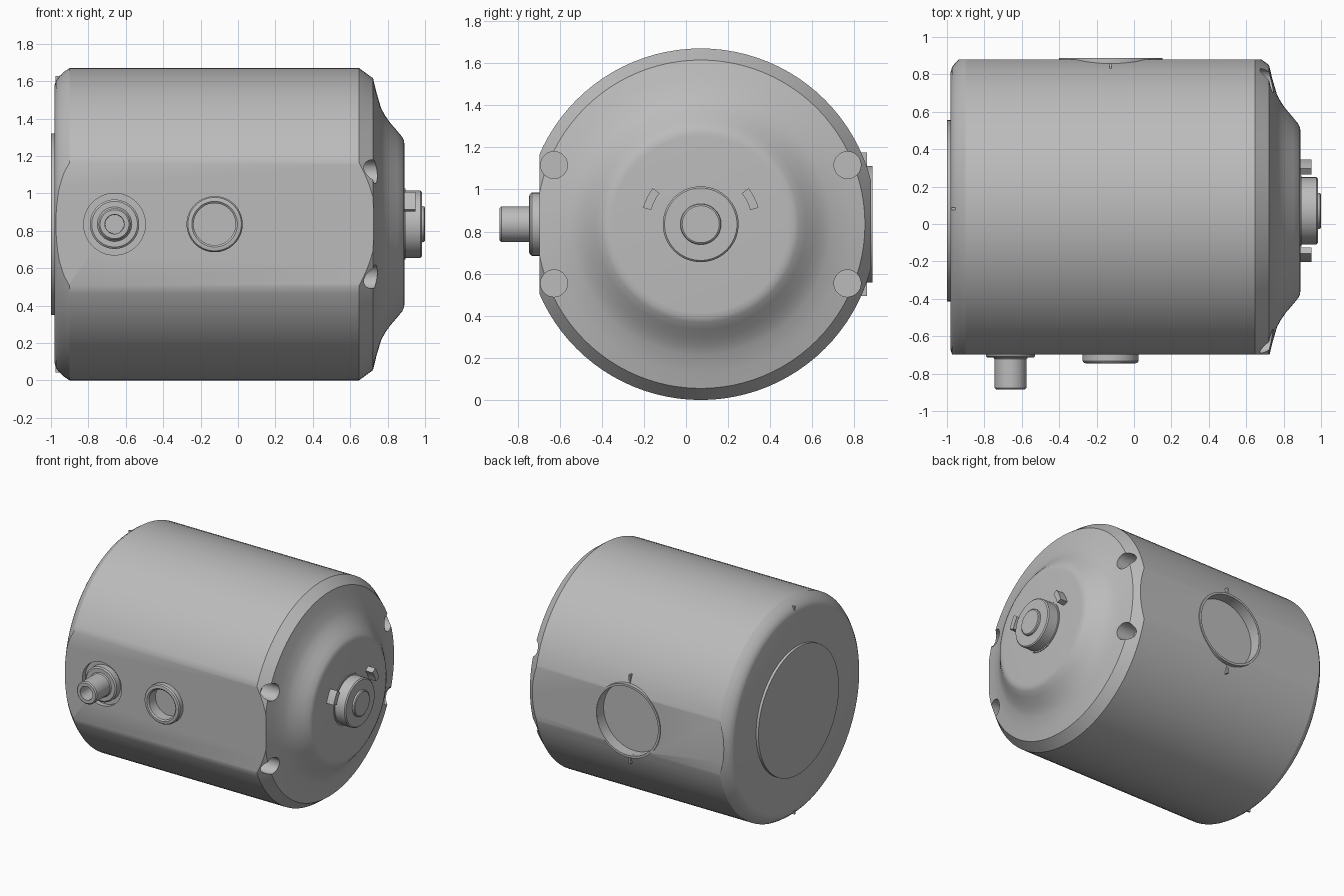
import bpy, bmesh, math
from mathutils import Matrix, Vector

if "Cube" in bpy.data.objects:
    bpy.data.objects.remove(bpy.data.objects["Cube"])

CY, CZ = 0.07, 0.835          # main axis, running along x
GREY = bpy.data.materials.new("casing_grey")
GREY.use_nodes = True
GREY.diffuse_color = (0.5, 0.5, 0.5, 1)
GREY.node_tree.nodes["Principled BSDF"].inputs["Base Color"].default_value = (0.5, 0.5, 0.5, 1)

# Local lathe axis z is turned onto the wanted direction
AXES = {"x": Matrix.Rotation(math.pi / 2, 4, "Y"),
        "front": Matrix.Rotation(math.pi / 2, 4, "X"),
        "back": Matrix.Rotation(-math.pi / 2, 4, "X")}


def finish(name, bm):
    bmesh.ops.remove_doubles(bm, verts=bm.verts, dist=1e-5)
    bmesh.ops.recalc_face_normals(bm, faces=bm.faces)
    mesh = bpy.data.meshes.new(name)
    bm.to_mesh(mesh)
    bm.free()
    mesh.materials.append(GREY)
    obj = bpy.data.objects.new(name, mesh)
    bpy.context.collection.objects.link(obj)
    return obj


def lathe(name, profile, axis, origin, sides=64):
    """Spin (height, radius) points about an axis starting at origin."""
    bm = bmesh.new()
    place = Matrix.Translation(origin) @ AXES[axis]
    rings = []
    for h, r in profile:
        if r == 0:
            rings.append([bm.verts.new(place @ Vector((0, 0, h)))] * sides)
        else:
            rings.append([bm.verts.new(place @ Vector((r * math.cos(a), r * math.sin(a), h)))
                          for a in (math.tau * i / sides for i in range(sides))])
    for a, b in zip(rings, rings[1:]):
        for i in range(sides):
            j = (i + 1) % sides
            bm.faces.new(list(dict.fromkeys((a[i], a[j], b[j], b[i]))))
    return finish(name, bm)


def drum(name, r, low, high, axis, origin, sides=64):
    return lathe(name, [(low, 0), (low, r), (high, r), (high, 0)], axis, origin, sides)


def box(name, low, high):
    bm = bmesh.new()
    low, high = Vector(low), Vector(high)
    bmesh.ops.create_cube(bm, size=1, matrix=Matrix.Translation((low + high) / 2)
                          @ Matrix.Diagonal((high - low).to_4d()))
    return finish(name, bm)


def cut(target, cutter):
    mod = target.modifiers.new("cut", "BOOLEAN")
    mod.operation, mod.solver, mod.object = "DIFFERENCE", "EXACT", cutter
    bpy.context.view_layer.objects.active = target
    bpy.ops.object.modifier_apply(modifier=mod.name)
    bpy.data.objects.remove(cutter)


# Main casing with a rounded rear rim and a flared front dome
casing = lathe("casing", [
    (-0.98, 0), (-0.98, 0.745), (-0.973, 0.768), (-0.957, 0.79), (-0.93, 0.815), (-0.9, 0.835),
    (0.647, 0.835), (0.722, 0.78), (0.74, 0.705), (0.765, 0.62), (0.787, 0.58),
    (0.813, 0.543), (0.85, 0.5), (0.878, 0.466), (0.888, 0.445), (0.89, 0.42), (0.89, 0)],
    "x", (0, CY, CZ), 96)

# Flats on the front and back
cut(casing, box("front_flat_cutter", (-2, -2, -1), (2, -0.697, 3)))
cut(casing, box("back_flat_cutter", (-2, 0.88, -1), (2, 2, 3)))

# Four screw pockets round the dome
for sy in (-1, 1):
    for sz in (-1, 1):
        cut(casing, drum("pocket_cutter", 0.064, 0.6, 1.2, "x",
                         (0, CY + sy * 0.697, CZ + sz * 0.281), 32))

# Recesses for the spout, port and rear window
SPOUT, PORT, WINDOW = (-0.66, -0.697, CZ), (-0.125, -0.697, CZ), (-0.125, 0.88, CZ)
cut(casing, drum("spout_cutter", 0.165, -0.035, 0.1, "front", SPOUT))
cut(casing, drum("port_cutter", 0.112, -0.04, 0.1, "front", PORT))
cut(casing, drum("window_cutter", 0.26, -0.08, 0.1, "back", WINDOW))

# Rear cover disc
drum("rear_cover", 0.485, -1.0, -0.97, "x", (0, CY, CZ), 96)

# Hub with stepped centre
lathe("hub", [(0.88, 0), (0.88, 0.19), (0.895, 0.19), (0.895, 0.18), (0.975, 0.18), (0.983, 0.172),
              (0.983, 0.097), (0.995, 0.095), (1.0, 0.088), (1.0, 0)], "x", (0, CY, CZ))

# Curved lugs either side of the hub
for side, label in ((-1, "front"), (1, "back")):
    bm = bmesh.new()
    steps = [math.radians(16 + 21 * i / 4) for i in range(5)]
    outline = [(r, a) for r, arc in ((0.245, steps), (0.285, steps[::-1])) for a in arc]
    face = bm.faces.new([bm.verts.new((0.88, CY + side * r * math.cos(a), CZ + r * math.sin(a)))
                         for r, a in outline])
    grown = bmesh.ops.extrude_face_region(bm, geom=[face], use_keep_orig=True)
    bmesh.ops.translate(bm, vec=(0.07, 0, 0),
                        verts=[v for v in grown["geom"] if isinstance(v, bmesh.types.BMVert)])
    finish(label + "_hub_lug", bm)

# Hollow spout on its collar
lathe("spout", [(-0.05, 0), (-0.05, 0.132), (0.01, 0.132), (0.018, 0.122), (0.018, 0.092),
                (0.026, 0.085), (0.18, 0.085), (0.188, 0.077), (0.188, 0.052), (0.07, 0.05),
                (0.07, 0)], "front", SPOUT)

# Raised port rim
lathe("port_rim", [(-0.05, 0.112), (-0.05, 0.15), (0.035, 0.15), (0.045, 0.143), (0.048, 0.132),
                   (0.048, 0.122), (0.04, 0.112), (-0.05, 0.112)], "front", PORT)

# Thin rim round the rear window, with a pointer above and below
lathe("window_rim", [(-0.09, 0.26), (-0.09, 0.277), (0.007, 0.277), (0.007, 0.26), (-0.09, 0.26)],
      "back", WINDOW, 96)
for sz, label in ((-1, "lower"), (1, "upper")):
    z0, z1 = sorted((CZ + sz * 0.272, CZ + sz * 0.34))
    box(label + "_pointer", (-0.131, 0.78, z0), (-0.119, 0.86, z1))
    # Matching tick on the rear rim
    z0, z1 = sorted((CZ + sz * 0.73, CZ + sz * 0.792))
    box(label + "_rim_tick", (-0.977, CY + 0.005, z0), (-0.945, CY + 0.017, z1))

# Smooth round surfaces, crisp edges
for obj in bpy.context.scene.objects:
    obj.select_set(obj.type == "MESH" and GREY.name in obj.data.materials)
    if obj.select_get():
        bpy.context.view_layer.objects.active = obj
bpy.ops.object.shade_smooth_by_angle(angle=math.radians(30))
